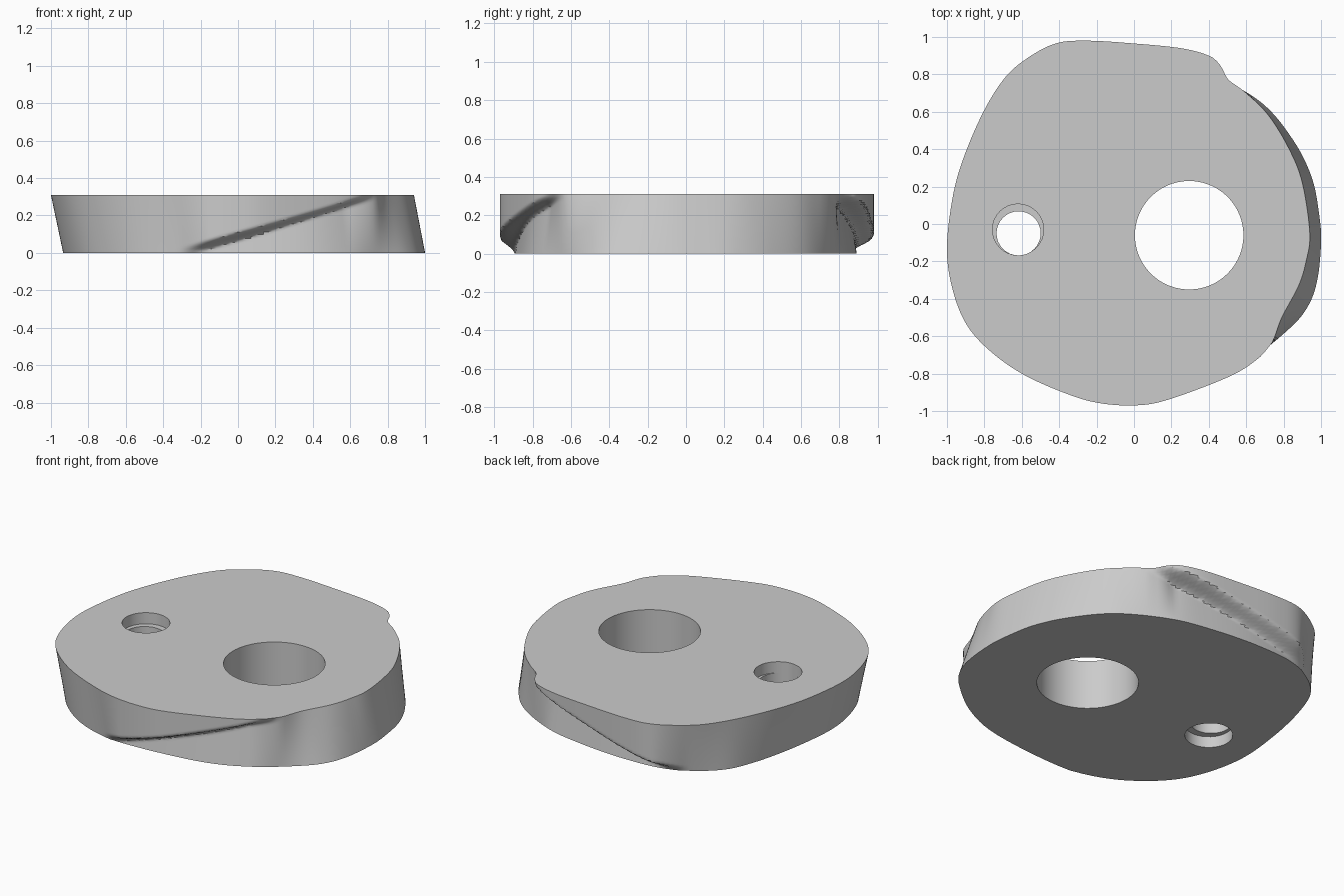
import bpy, bmesh, math
from mathutils import Vector

HEIGHT = 0.31
SEGMENTS, LEVELS = 240, 28

cube = bpy.data.objects.get("Cube")
if cube:
    bpy.data.objects.remove(cube, do_unlink=True)

# Outlines of the upper and lower faces, counter-clockwise
TOP = [(.94, -.05), (.9, .22), (.83, .4), (.72, .58), (.6, .7), (.51, .77), (.46, .85),
       (.4, .9), (.25, .94), (0, .965), (-.25, .98), (-.42, .965), (-.58, .88), (-.7, .77),
       (-.82, .57), (-.93, .3), (-.98, .08), (-1, -.15), (-.97, -.35), (-.9, -.53),
       (-.78, -.67), (-.6, -.8), (-.38, -.9), (-.2, -.955), (0, -.97), (.18, -.94),
       (.5, -.82), (.65, -.73), (.735, -.64), (.79, -.5), (.88, -.33), (.92, -.2)]
BOTTOM = [(1, -.1), (.99, .05), (.95, .25), (.85, .45), (.68, .65), (.41, .8), (.16, .86),
          (-.18, .89), (-.48, .86), (-.72, .71), (-.83, .5), (-.91, .15), (-.93, -.2),
          (-.83, -.53), (-.62, -.75), (-.36, -.87), (-.09, -.89), (.34, -.84),
          (.61, -.73), (.83, -.56), (.93, -.44), (.98, -.3)]


def polar_profile(points, steps=12):
    """Smooth closed outline, returned as a radius function of angle."""
    pts = [Vector(p) for p in points]
    n = len(pts)
    dense = []
    for i in range(n):
        a, b, c, d = (pts[(i + k - 1) % n] for k in range(4))
        for j in range(steps):
            t = j / steps
            p = (2 * b + (c - a) * t + (2 * a - 5 * b + 4 * c - d) * t ** 2
                 + (3 * b - a - 3 * c + d) * t ** 3) / 2
            dense.append((math.atan2(p.y, p.x) % math.tau, p.length))
    dense.sort()
    dense = ([(dense[-1][0] - math.tau, dense[-1][1])] + dense
             + [(dense[0][0] + math.tau, dense[0][1])])

    def radius(angle):
        for (a0, r0), (a1, r1) in zip(dense, dense[1:]):
            if a0 <= angle <= a1:
                return r0 + (r1 - r0) * (angle - a0) / max(a1 - a0, 1e-6)
        return dense[0][1]
    return radius


def smoothstep(t):
    t = min(1, max(0, t))
    return t * t * (3 - 2 * t)


def groove_position(angle):
    """How far up the side the slanting groove lies, from zero to one."""
    deg = math.degrees(angle)
    rise = (deg - 251) / 68 if deg > 188 else (125 - deg) / 70
    return min(1, max(0, rise))


def side_radius(angle, z, low, high):
    u = groove_position(angle)
    v = z / HEIGHT
    weight = min(1, u * (1 - u) * 8)
    step = smoothstep((z - u * HEIGHT + .025) / .05)
    blend = v + (step - v) * weight
    lean = .05 * v * (1 - step) * weight
    return low + (high - low) * blend - lean


def link_mesh(name, bm):
    mesh = bpy.data.meshes.new(name)
    bmesh.ops.recalc_face_normals(bm, faces=bm.faces)
    bm.to_mesh(mesh)
    bm.free()
    obj = bpy.data.objects.new(name, mesh)
    bpy.context.collection.objects.link(obj)
    return obj


# Cam disc lofted between the two outlines
top_radius, bottom_radius = polar_profile(TOP), polar_profile(BOTTOM)
angles = [math.tau * i / SEGMENTS for i in range(SEGMENTS)]
limits = [(a, bottom_radius(a), top_radius(a)) for a in angles]
bm = bmesh.new()
rings = []
for k in range(LEVELS + 1):
    z = HEIGHT * k / LEVELS
    ring = []
    for a, low, high in limits:
        r = side_radius(a, z, low, high)
        ring.append(bm.verts.new((r * math.cos(a), r * math.sin(a), z)))
    rings.append(ring)
for lower, upper in zip(rings, rings[1:]):
    for i in range(SEGMENTS):
        j = (i + 1) % SEGMENTS
        bm.faces.new((lower[i], lower[j], upper[j], upper[i]))
bm.faces.new(rings[0][::-1])
bm.faces.new(rings[-1])
disc = link_mesh("cam_disc", bm)

# One plain grey finish
grey = bpy.data.materials.new("plain_grey")
grey.use_nodes = True
color = (.6, .6, .6, 1)
grey.diffuse_color = color
grey.node_tree.nodes["Principled BSDF"].inputs["Base Color"].default_value = color
disc.data.materials.append(grey)

bpy.context.view_layer.objects.active = disc
disc.select_set(True)


def drill(name, x, y, radius, z0, z1, sides):
    bm = bmesh.new()
    bmesh.ops.create_cone(bm, cap_ends=True, segments=sides, radius1=radius,
                          radius2=radius, depth=z1 - z0)
    bmesh.ops.translate(bm, verts=bm.verts, vec=(x, y, (z0 + z1) / 2))
    cutter = link_mesh(name, bm)
    cutter.hide_render = True
    cutter.data.materials.append(grey)
    mod = disc.modifiers.new(name, 'BOOLEAN')
    mod.operation = 'DIFFERENCE'
    mod.solver = 'EXACT'
    mod.object = cutter
    bpy.ops.object.modifier_apply(modifier=name)
    bpy.data.objects.remove(cutter, do_unlink=True)


# Shaft bore, and pin hole with offset recesses at both ends
drill("shaft_bore", .295, -.06, .29, -.1, HEIGHT + .1, 96)
drill("pin_hole", -.617, -.05, .118, -.1, HEIGHT + .1, 32)
drill("upper_recess", -.62, -.03, .137, HEIGHT - .07, HEIGHT + .1, 32)
drill("lower_recess", -.62, -.075, .137, -.1, .07, 32)

bpy.ops.object.shade_smooth_by_angle(angle=math.radians(35))
